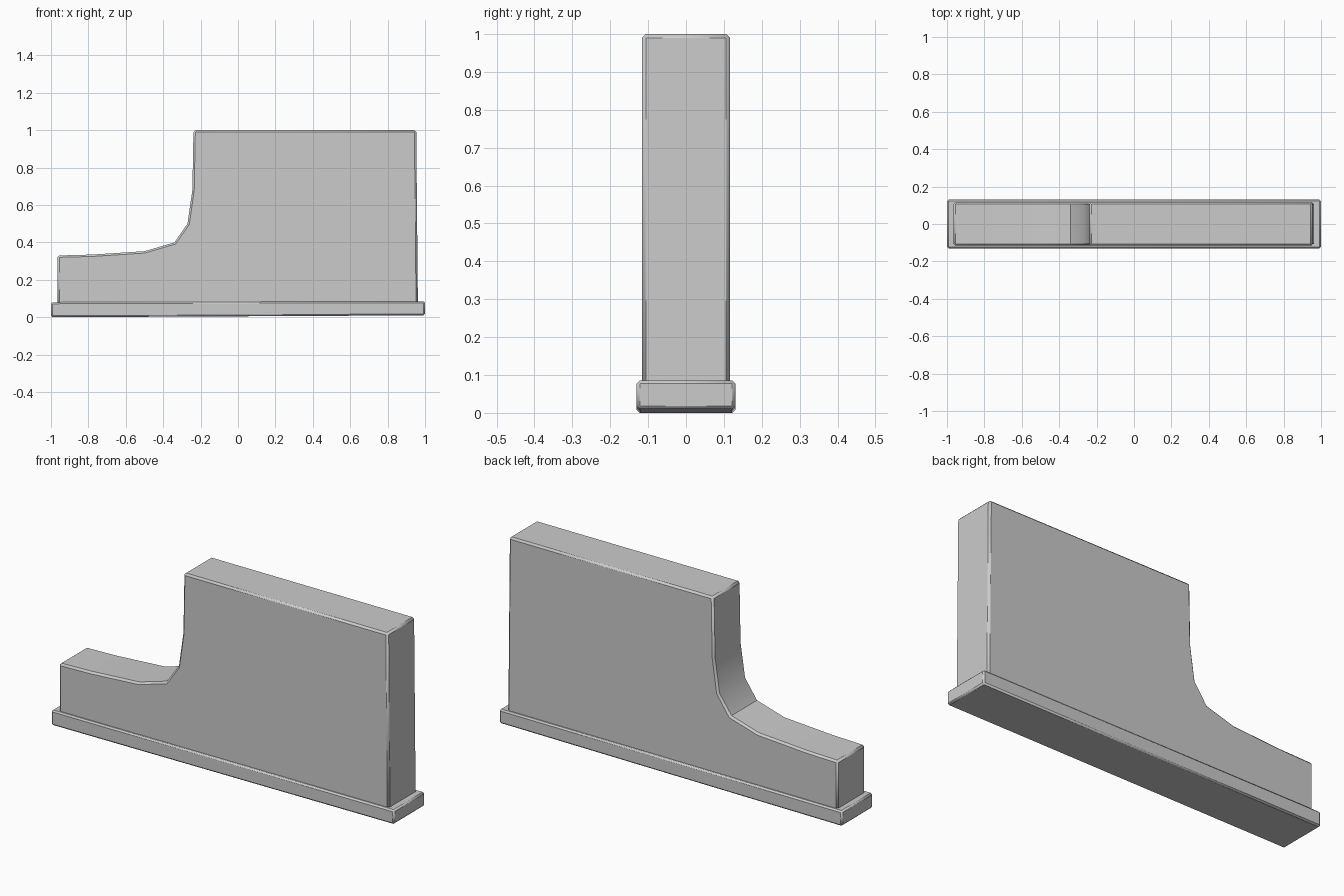
import bpy
import bmesh
import math

cube = bpy.data.objects.get("Cube")
if cube:
    bpy.data.objects.remove(cube, do_unlink=True)

grey = bpy.data.materials.new("stone grey")
grey.use_nodes = True
colour = (0.6, 0.6, 0.6, 1)
grey.diffuse_color = colour
grey.node_tree.nodes["Principled BSDF"].inputs["Base Color"].default_value = colour


def extrude_profile(name, profile, half_depth, bevel):
    """Side outline in x and z, extruded along y, with chamfered edges."""
    bm = bmesh.new()
    front = bm.faces.new([bm.verts.new((x, -half_depth, z)) for x, z in profile])
    new = bmesh.ops.extrude_face_region(bm, geom=[front])["geom"]
    verts = [v for v in new if isinstance(v, bmesh.types.BMVert)]
    bmesh.ops.translate(bm, verts=verts, vec=(0, 2 * half_depth, 0))
    bmesh.ops.recalc_face_normals(bm, faces=bm.faces)
    mesh = bpy.data.meshes.new(name)
    bm.to_mesh(mesh)
    bm.free()
    mesh.materials.append(grey)
    obj = bpy.data.objects.new(name, mesh)
    bpy.context.collection.objects.link(obj)
    mod = obj.modifiers.new("chamfer", 'BEVEL')
    mod.width = bevel
    mod.segments = 1
    mod.limit_method = 'ANGLE'
    mod.angle_limit = math.radians(50)
    bpy.ops.object.select_all(action='DESELECT')
    obj.select_set(True)
    bpy.context.view_layer.objects.active = obj
    bpy.ops.object.shade_smooth_by_angle(angle=math.radians(32))
    return obj


# Plinth, with a slightly sloping underside
extrude_profile("plinth", [(-1, 0), (1, 0.01), (1, 0.085), (-1, 0.08)], 0.13, 0.008)

# Wall, sweeping down from the tall block to the low end
sweep = [(-0.965, 0.33), (-0.78, 0.335), (-0.5, 0.353), (-0.34, 0.4),
         (-0.27, 0.5), (-0.244, 0.68), (-0.238, 1)]
extrude_profile("wall", [(-0.965, 0.06)] + sweep + [(0.953, 1), (0.962, 0.06)],
                0.116, 0.01)
